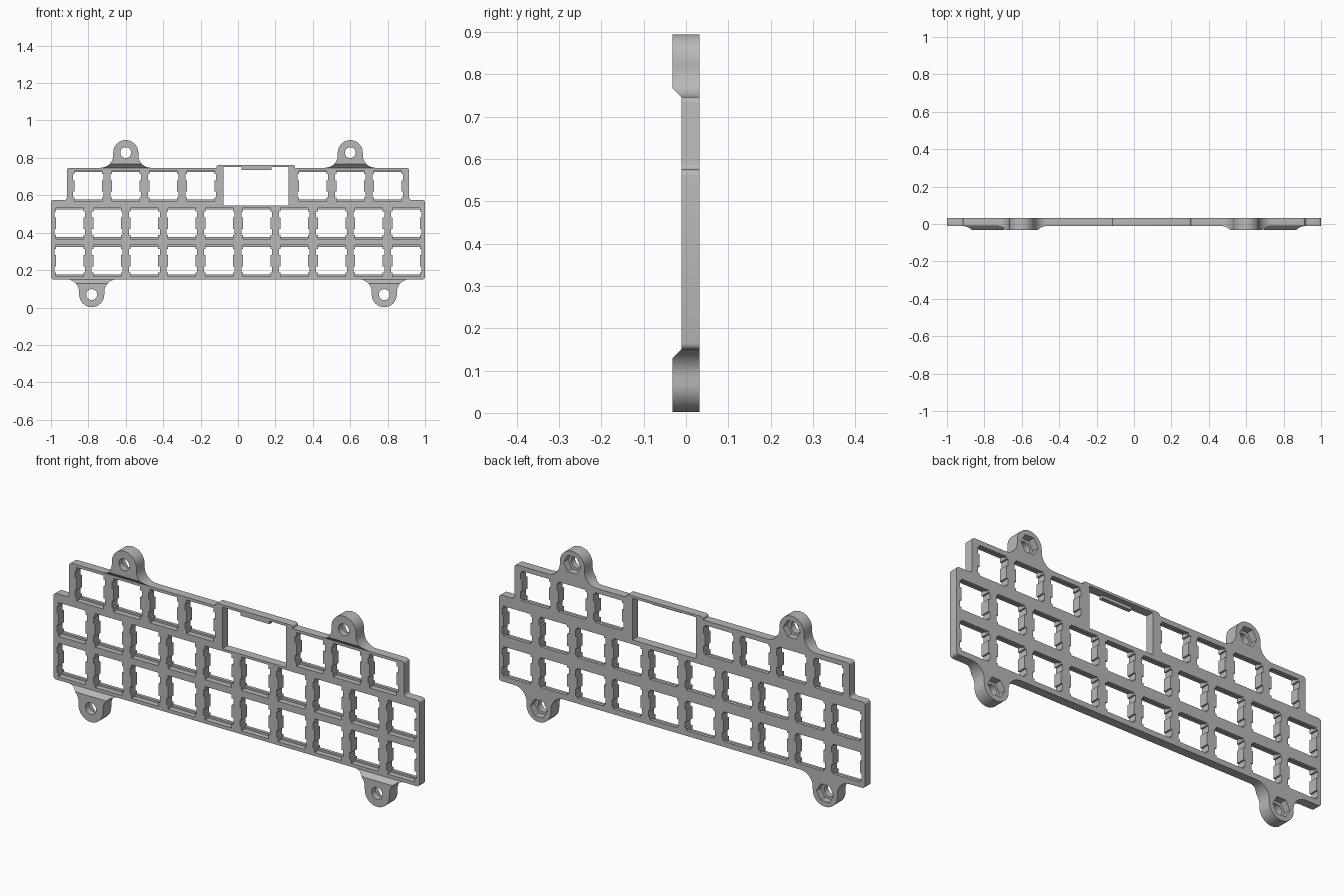
import bpy, bmesh, math
from mathutils import Vector

cube = bpy.data.objects.get("Cube")
if cube:
    bpy.data.objects.remove(cube, do_unlink=True)

FRONT, BACK, TAB_FRONT = -0.011, 0.032, -0.032
TOP, BOTTOM = 0.747, 0.15

grey = bpy.data.materials.new("plain grey")
grey.use_nodes = True
grey.diffuse_color = (0.48, 0.48, 0.48, 1)
grey.node_tree.nodes["Principled BSDF"].inputs["Base Color"].default_value = grey.diffuse_color


def prism(bm, pts, y0, y1, bevel=0):
    """Extrude an (x, z) outline along y, optionally rounding its corners."""
    face = bm.faces.new([bm.verts.new((x, y0, z)) for x, z in pts])
    ext = bmesh.ops.extrude_face_region(bm, geom=[face])["geom"]
    verts = [g for g in ext if isinstance(g, bmesh.types.BMVert)]
    bmesh.ops.translate(bm, verts=verts, vec=(0, y1 - y0, 0))
    if bevel:
        edges = [e for v in verts for e in v.link_edges
                 if abs(e.verts[0].co.y - e.verts[1].co.y) > 1e-4]
        bmesh.ops.bevel(bm, geom=edges, offset=bevel, segments=4,
                        affect='EDGES', profile=0.5)


def make(name, bm):
    bmesh.ops.recalc_face_normals(bm, faces=bm.faces)
    mesh = bpy.data.meshes.new(name)
    bm.to_mesh(mesh)
    bm.free()
    mesh.materials.append(grey)
    obj = bpy.data.objects.new(name, mesh)
    bpy.context.collection.objects.link(obj)
    return obj


def combine(target, bm, operation):
    """Apply a boolean with a temporary helper."""
    helper = make("helper", bm)
    helper.hide_render = True
    mod = target.modifiers.new("bool", 'BOOLEAN')
    mod.operation, mod.object, mod.solver = operation, helper, 'EXACT'
    bpy.context.view_layer.objects.active = target
    bpy.ops.object.modifier_apply(modifier=mod.name)
    bpy.data.objects.remove(helper, do_unlink=True)


def rect(x0, x1, z0, z1):
    return [(x0, z0), (x1, z0), (x1, z1), (x0, z1)]


def arc(cx, cz, r, a0, a1, n):
    angles = [math.radians(a0 + (a1 - a0) * i / n) for i in range(n + 1)]
    return [(cx + r * math.cos(a), cz + r * math.sin(a)) for a in angles]


def switch_hole(cx, cz):
    """Square opening with two clip notches on each side."""
    h, w, hi, lo = 0.0735, 0.082, 0.063, 0.030
    right = [(h, -h), (h, -hi), (w, -hi), (w, -lo), (h, -lo),
             (h, lo), (w, lo), (w, hi), (h, hi), (h, h)]
    pts = right + [(-x, -z) for x, z in right]
    return [(cx + x, cz + z) for x, z in pts]


# Stepped plate outline
bm = bmesh.new()
half = [(1.0, BOTTOM), (1.0, 0.575), (0.915, 0.575), (0.915, TOP)]
prism(bm, half + [(-x, z) for x, z in reversed(half)], FRONT, BACK, 0.014)
plate = make("switch_plate", bm)

# Raised edge above the display window
bm = bmesh.new()
prism(bm, rect(-0.115, 0.305, 0.6, 0.762), FRONT, BACK, 0.012)
combine(plate, bm, 'UNION')

# Mounting ears: round lobes flaring into the plate, sloped on the front
R, F, LIFT = 0.067, 0.067, 0.081
ears = [(s * 0.6, TOP, 1) for s in (-1, 1)] + [(s * 0.782, BOTTOM, -1) for s in (-1, 1)]
for cx, edge, up in ears:
    flare = arc(R + F, F, F, 270, 180, 8)
    outline = [(R + F, -0.012)] + flare + arc(0, LIFT, R, 0, 180, 24)
    outline += [(-x, z) for x, z in reversed(flare)] + [(-R - F, -0.012)]
    bm = bmesh.new()
    prism(bm, [(cx + x, edge + up * z) for x, z in outline], TAB_FRONT, BACK)
    cut = bmesh.ops.bisect_plane(
        bm, geom=bm.verts[:] + bm.edges[:] + bm.faces[:],
        plane_co=(cx, FRONT, edge), plane_no=Vector((0, -1, -up)),
        clear_outer=True)
    rim = [g for g in cut["geom_cut"] if isinstance(g, bmesh.types.BMEdge)]
    bmesh.ops.holes_fill(bm, edges=rim)
    combine(plate, bm, 'UNION')

# Switch openings, display window and screw holes
keys = [(-0.9 + 0.2 * i, z) for i in range(10) for z in (0.25, 0.45)]
keys += [(x / 10, 0.65) for x in (-8, -6, -4, -2, 4, 6, 8)]
bm = bmesh.new()
for x, z in keys:
    prism(bm, switch_hole(x, z), -0.1, 0.1)
prism(bm, rect(-0.077, 0.27, 0.545, 0.750), -0.1, 0.1)
for cx, edge, up in ears:
    prism(bm, arc(cx, edge + up * LIFT, 0.029, 0, 345, 23), -0.1, 0.1)
combine(plate, bm, 'DIFFERENCE')

# Clip reliefs on the front and hexagonal nut pockets on the back
bm = bmesh.new()
for x, z in keys:
    prism(bm, rect(x - 0.0735, x + 0.0735, z - 0.083, z + 0.083), -0.1, 0.016)
for cx, edge, up in ears:
    prism(bm, arc(cx, edge + up * LIFT, 0.047, 0, 300, 5), -0.002, 0.1)
combine(plate, bm, 'DIFFERENCE')

# Small retaining lip at the top of the display window
bm = bmesh.new()
prism(bm, rect(0.02, 0.18, 0.735, 0.756), FRONT, 0.008)
combine(plate, bm, 'UNION')

# Crisp edges with smooth curves
bpy.ops.object.select_all(action='DESELECT')
plate.select_set(True)
bpy.context.view_layer.objects.active = plate
bpy.ops.object.shade_smooth_by_angle(angle=math.radians(30))
